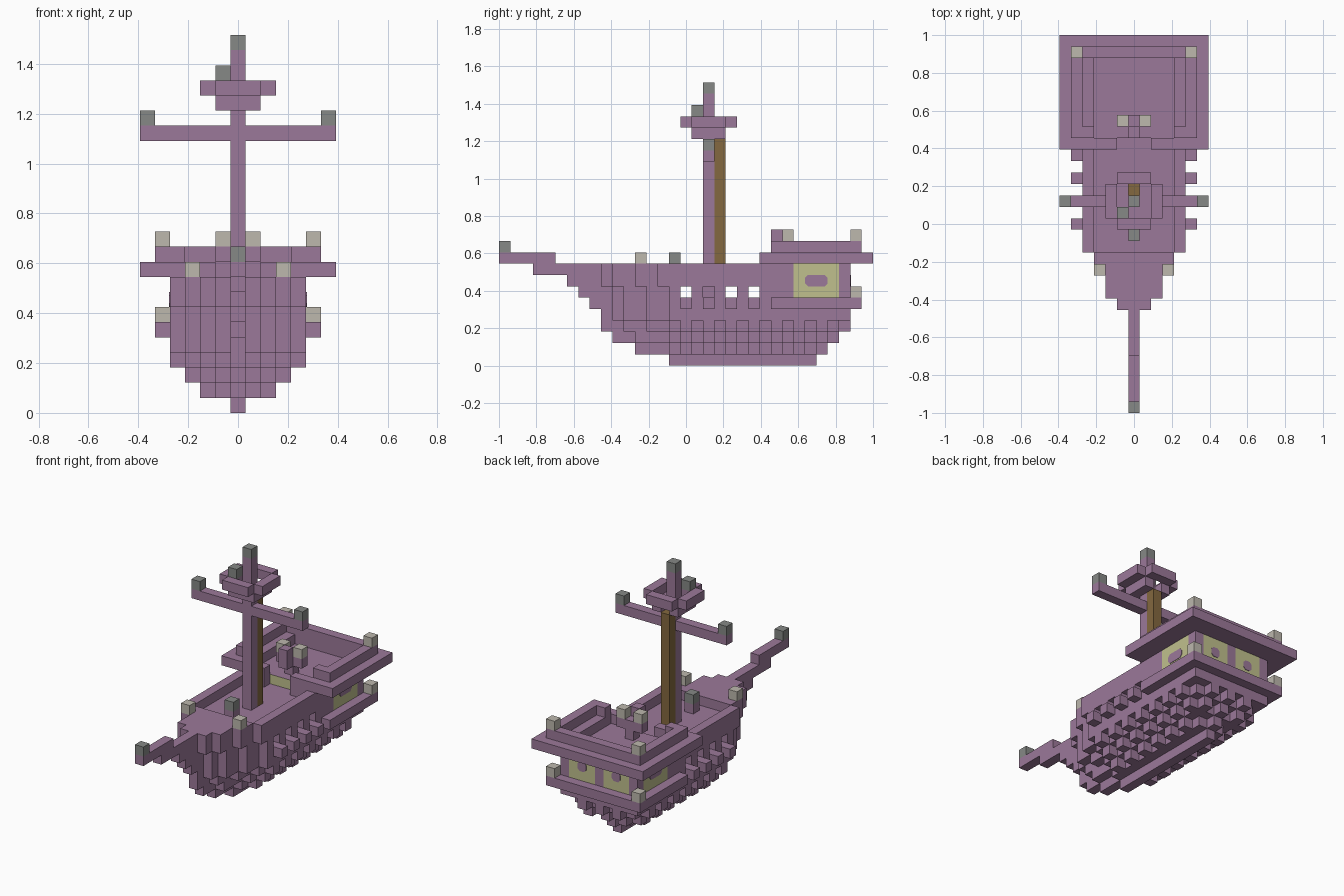
import bpy, bmesh
from mathutils import Vector

cube = bpy.data.objects.get("Cube")
if cube:
    bpy.data.objects.remove(cube)

U = 2 / 33  # side of one building block


def material(name, r, g, b):
    m = bpy.data.materials.new(name)
    m.use_nodes = True
    m.diffuse_color = (r, g, b, 1)
    m.node_tree.nodes["Principled BSDF"].inputs["Base Color"].default_value = (r, g, b, 1)
    return m


PURPLE = material("purple block", .33, .19, .32)
YELLOW = material("pale yellow panel", .53, .53, .27)
BROWN = material("brown wood", .23, .14, .05)
PALE = material("pale grey lamp", .51, .48, .42)
GREY = material("dark grey lamp", .24, .25, .24)


def box(x0, x1, y0, y1, z0, z1):
    """Cells of a block range, both ends included."""
    return {(x, y, z) for x in range(x0, x1 + 1)
            for y in range(y0, y1 + 1) for z in range(z0, z1 + 1)}


def mirror(cells):
    return cells | {(-x, y, z) for x, y, z in cells}


def finish(name, bm, mats):
    me = bpy.data.meshes.new(name)
    bm.to_mesh(me)
    bm.free()
    for m in mats:
        me.materials.append(m)
    ob = bpy.data.objects.new(name, me)
    bpy.context.collection.objects.link(ob)
    return ob


def build(name, cells, mat, accent=None, rule=None):
    """Skin a set of cells with its outer faces; rule picks accent faces."""
    bm = bmesh.new()
    for c in sorted(cells):
        centre = Vector((c[0] * U, (c[1] + .5) * U - 1, (c[2] + .5) * U))
        for axis in range(3):
            for sign in (-1, 1):
                n = [0, 0, 0]
                n[axis] = sign
                if tuple(a + b for a, b in zip(c, n)) in cells:
                    continue
                n = Vector(n)
                a = Vector((n.y, n.z, n.x))
                b = n.cross(a)
                vs = [bm.verts.new(centre + (n + a * s + b * t) * U / 2)
                      for s, t in ((-1, -1), (1, -1), (1, 1), (-1, 1))]
                f = bm.faces.new(vs)
                f.material_index = int(bool(rule and rule(c, n)))
    bmesh.ops.remove_doubles(bm, verts=bm.verts, dist=U / 20)
    return finish(name, bm, [mat] + ([accent] if accent else []))


# Hull: per layer, the bow start of each half width, and the stern end
layers = {0: ([15], 27), 1: ([12, 15], 27), 2: ([10, 12, 15], 28),
          3: ([9, 11, 13, 15], 29), 4: ([9, 10, 11, 13, 15], 30),
          5: ([8, 10, 11, 13, 15], 30), 6: ([7, 10, 11, 13, 15], 30),
          7: ([6, 9, 10, 12, 14], 30), 8: ([6, 9, 10, 12, 14], 30)}
hull = set()
for z, (starts, end) in layers.items():
    for x, start in enumerate(starts):
        hull |= box(x, x, start, end, z, z)
    # Rib blocks under the overhangs, along the sides and the stern
    if 1 <= z <= 3:
        w = len(starts)
        for y in range(16, end + 1, 2):
            hull.add((w, y, z))
        for x in range(0, w, 2):
            hull.add((x, end + 1, z))
hull = mirror(hull)

# Hollow hold, gun ports, sunken deck and cabin entrance
hull -= box(-3, 3, 15, 23, 6, 6)
ports = (16, 18, 20, 22)
for y in ports:
    hull -= box(-4, 4, y, y, 6, 6)
hull -= box(-3, 3, 14, 22, 8, 8)
hull -= box(-1, 1, 23, 23, 8, 8)


def glazed(c, n):
    x, y, z = c
    if z < 6 or z > 8:
        return False
    side = abs(x) == 4 and abs(n.x) > .5 and 26 <= y <= 29
    stern = y == 30 and n.y > .5 and 1 <= abs(x) <= 3
    door = y == 24 and n.y < -.5 and abs(x) <= 1 and z == 8
    return side or stern or door


build("hull", hull, PURPLE, YELLOW, glazed)

# Port sills and stern gallery
build("port_sills", mirror({(5, y, 5) for y in ports}), PURPLE)
build("stern_gallery", box(-5, 5, 24, 31, 5, 5) - box(-4, 4, 24, 30, 5, 5), PURPLE)


# Rounded purple centres of the window panels, as thin plates
def spot(name, centre, width, height, normal):
    bm = bmesh.new()
    bmesh.ops.create_cube(bm, size=1)
    thick = .006
    along_x = abs(normal) < .5
    size = (width, thick, height) if along_x else (thick, width, height)
    bmesh.ops.scale(bm, vec=size, verts=bm.verts)
    i = 1 if along_x else 0
    edges = [e for e in bm.edges
             if abs(e.verts[0].co[i] - e.verts[1].co[i]) > thick / 2]
    bmesh.ops.bevel(bm, geom=edges, offset=.015, segments=1, affect='EDGES')
    finish(name, bm, [PURPLE]).location = centre


for sx, label in ((1, "left"), (-1, "right")):
    spot("side_window_" + label, (sx * 4.5 * U, 28 * U - 1, 7.5 * U), .12, U, sx)
    spot("stern_window_" + label, (sx * 2 * U, 31 * U - 1, 7.5 * U), U, U, 0)

# Bowsprit
build("bowsprit", box(0, 0, 0, 4, 9, 9) | box(0, 0, 3, 5, 8, 8), PURPLE)

# Stern roof: overhanging eave, stepped opening and railing
eave = box(-6, 6, 23, 32, 9, 9) - box(-3, 3, 24, 30, 9, 9)
eave |= mirror(box(4, 4, 24, 30, 9, 9)) - box(-1, 1, 23, 23, 9, 9)
build("roof_eave", eave - box(-1, 1, 23, 23, 9, 9), PURPLE)
rail = box(-5, 5, 24, 31, 10, 10) - box(-4, 4, 25, 30, 10, 10) - box(-3, 3, 24, 24, 10, 10)
build("roof_rail", rail, PURPLE)

# Lamp stand over the entrance
stand = box(0, 0, 25, 25, 9, 10) | box(-1, 1, 25, 25, 10, 10) | box(0, 0, 24, 24, 10, 11)
build("lamp_stand", stand, PURPLE)

# Mast, yard, ladder post and lookout
build("mast", box(0, 0, 18, 18, 6, 23), PURPLE)
build("yard", mirror(box(1, 6, 18, 18, 18, 18)), PURPLE)
build("ladder_post", box(0, 0, 19, 19, 8, 19), BROWN)
build("lookout_floor", box(-1, 1, 17, 19, 20, 20) - box(0, 0, 18, 19, 20, 20), PURPLE)
ring = box(-2, 2, 17, 19, 21, 21) | box(-1, 1, 16, 20, 21, 21)
ring = (ring - box(-1, 1, 17, 19, 21, 21)) | {(-1, 17, 21)}
build("lookout_rail", ring, PURPLE)

# Lamps
build("deck_lamp_post", {(0, 15, 8)}, PURPLE)
build("dark_lamps", mirror({(6, 18, 19)}) | {(0, 18, 24), (-1, 17, 22), (0, 0, 10), (0, 15, 9)}, GREY)
build("pale_lamps", mirror({(3, 12, 9), (5, 31, 6), (5, 31, 11), (1, 25, 11)}), PALE)
